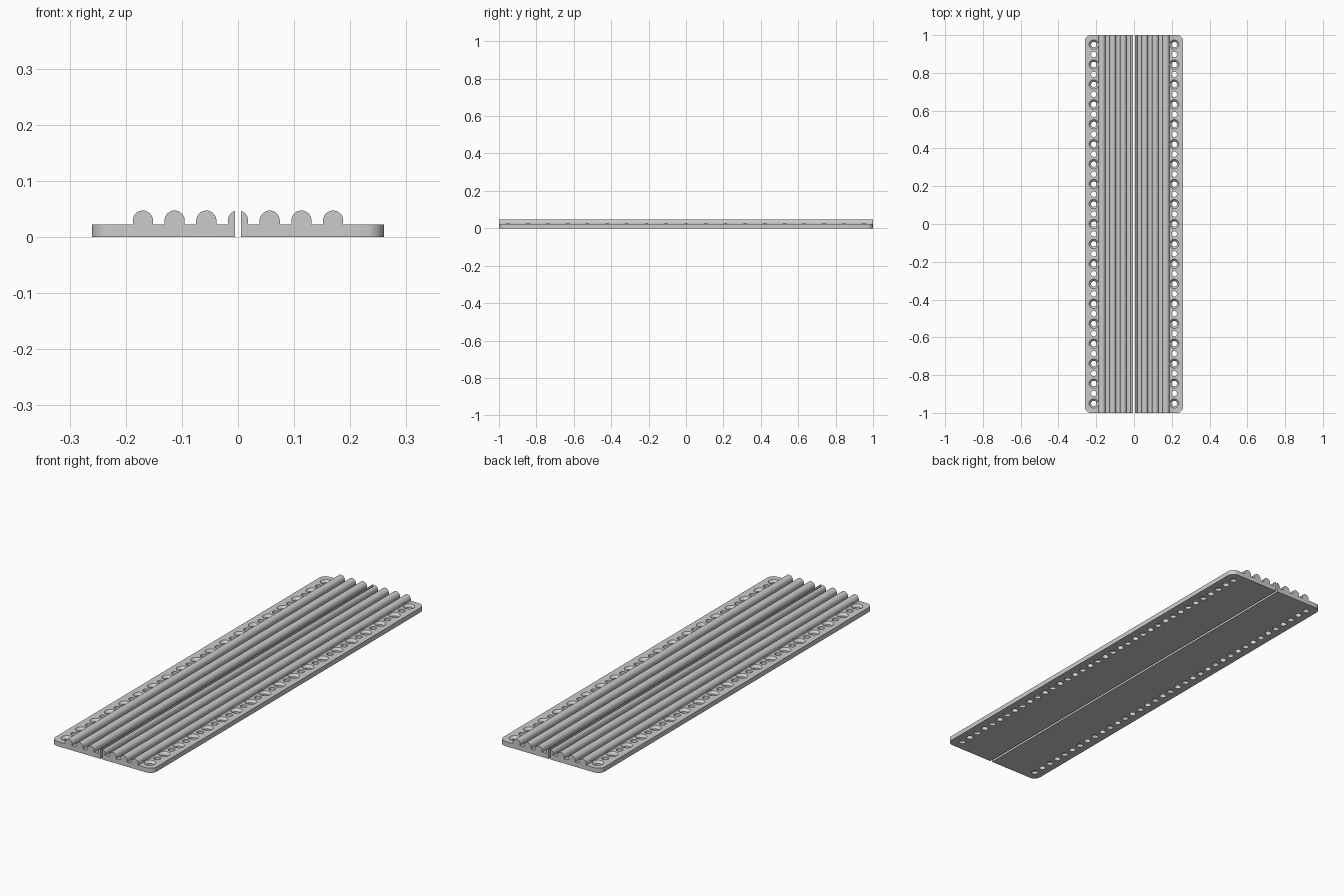
import bpy, bmesh, math
from mathutils import Matrix

cube = bpy.data.objects.get("Cube")
if cube:
    bpy.data.objects.remove(cube, do_unlink=True)

HALF_W, HALF_L, PLATE_H = 0.26, 1.0, 0.022
SLIT, RIB_R, RIB_Z, PITCH = 0.0055, 0.018, 0.029, 0.0565
HOLE_X, HOLE_R, SINK_R, HOLES = 0.213, 0.0145, 0.025, 19

grey = bpy.data.materials.new("light_grey")
grey.use_nodes = True
colour = (0.6, 0.6, 0.6, 1)
grey.diffuse_color = colour
grey.node_tree.nodes["Principled BSDF"].inputs["Base Color"].default_value = colour


def make_object(name, bm):
    bmesh.ops.recalc_face_normals(bm, faces=bm.faces)
    mesh = bpy.data.meshes.new(name)
    bm.to_mesh(mesh)
    bm.free()
    obj = bpy.data.objects.new(name, mesh)
    bpy.context.collection.objects.link(obj)
    return obj


def rib(cx, start=math.pi, steps=20):
    """Left-to-right outline of one round-topped rib."""
    angles = [start * (1 - i / steps) for i in range(steps + 1)]
    arc = [(cx + RIB_R * math.cos(a), RIB_Z + RIB_R * math.sin(a)) for a in angles]
    return arc + [(cx + RIB_R, PLATE_H)]


# Cross-section of one half: split centre rib, three whole ribs, flat flange
profile = [(SLIT, 0)] + rib(0, math.acos(SLIT / RIB_R), 10)
for i in (1, 2, 3):
    profile += [(i * PITCH - RIB_R, PLATE_H)] + rib(i * PITCH)
profile += [(HALF_W, PLATE_H), (HALF_W, 0)]

bm = bmesh.new()
face = bm.faces.new([bm.verts.new((x, -HALF_L, z)) for x, z in profile])
swept = bmesh.ops.extrude_face_region(bm, geom=[face])["geom"]
bmesh.ops.translate(bm, vec=(0, 2 * HALF_L, 0),
                    verts=[v for v in swept if isinstance(v, bmesh.types.BMVert)])
# Rounded outer corners
corners = [e for e in bm.edges if all(abs(v.co.x - HALF_W) < 1e-5 for v in e.verts)
           and abs(e.verts[0].co.y - e.verts[1].co.y) < 1e-5]
bmesh.ops.bevel(bm, geom=corners, offset=0.032, segments=10, profile=0.5, affect='EDGES')
panel = make_object("ribbed_panel_left", bm)

# Alternating countersunk and plain holes along the flange
bm = bmesh.new()
step = 1.9 / (HOLES - 1) / 2
for i in range(2 * HOLES - 1):
    y = -0.95 + i * step
    levels = [(-0.01, HOLE_R), (0.03, HOLE_R)]
    if i % 2 == 0:
        slope = SINK_R - HOLE_R
        levels = [(-0.01, HOLE_R), (PLATE_H - slope, HOLE_R), (PLATE_H + 0.005, SINK_R + 0.005)]
    rings = []
    for z, r in levels:
        ring = bmesh.ops.create_circle(bm, segments=24, radius=r,
                                       matrix=Matrix.Translation((HOLE_X, y, z)))["verts"]
        rings.append(ring)
    for low, high in zip(rings, rings[1:]):
        for k in range(24):
            n = (k + 1) % 24
            bm.faces.new((low[k], low[n], high[n], high[k]))
    bm.faces.new(rings[0])
    bm.faces.new(rings[-1])
cutter = make_object("hole_cutter", bm)
cutter.hide_render = True

cut = panel.modifiers.new("holes", 'BOOLEAN')
cut.operation, cut.solver, cut.object = 'DIFFERENCE', 'EXACT', cutter
deps = bpy.context.evaluated_depsgraph_get()
panel.data = bpy.data.meshes.new_from_object(panel.evaluated_get(deps))
panel.modifiers.clear()
bpy.data.objects.remove(cutter, do_unlink=True)
panel.data.materials.clear()
panel.data.materials.append(grey)

# Matching half on the other side of the slit
bm = bmesh.new()
bm.from_mesh(panel.data)
bmesh.ops.scale(bm, vec=(-1, 1, 1), verts=bm.verts)
other = make_object("ribbed_panel_right", bm)
other.data.materials.append(grey)

for obj in (panel, other):
    bpy.ops.object.select_all(action='DESELECT')
    obj.select_set(True)
    bpy.context.view_layer.objects.active = obj
    bpy.ops.object.shade_smooth_by_angle(angle=math.radians(30))
